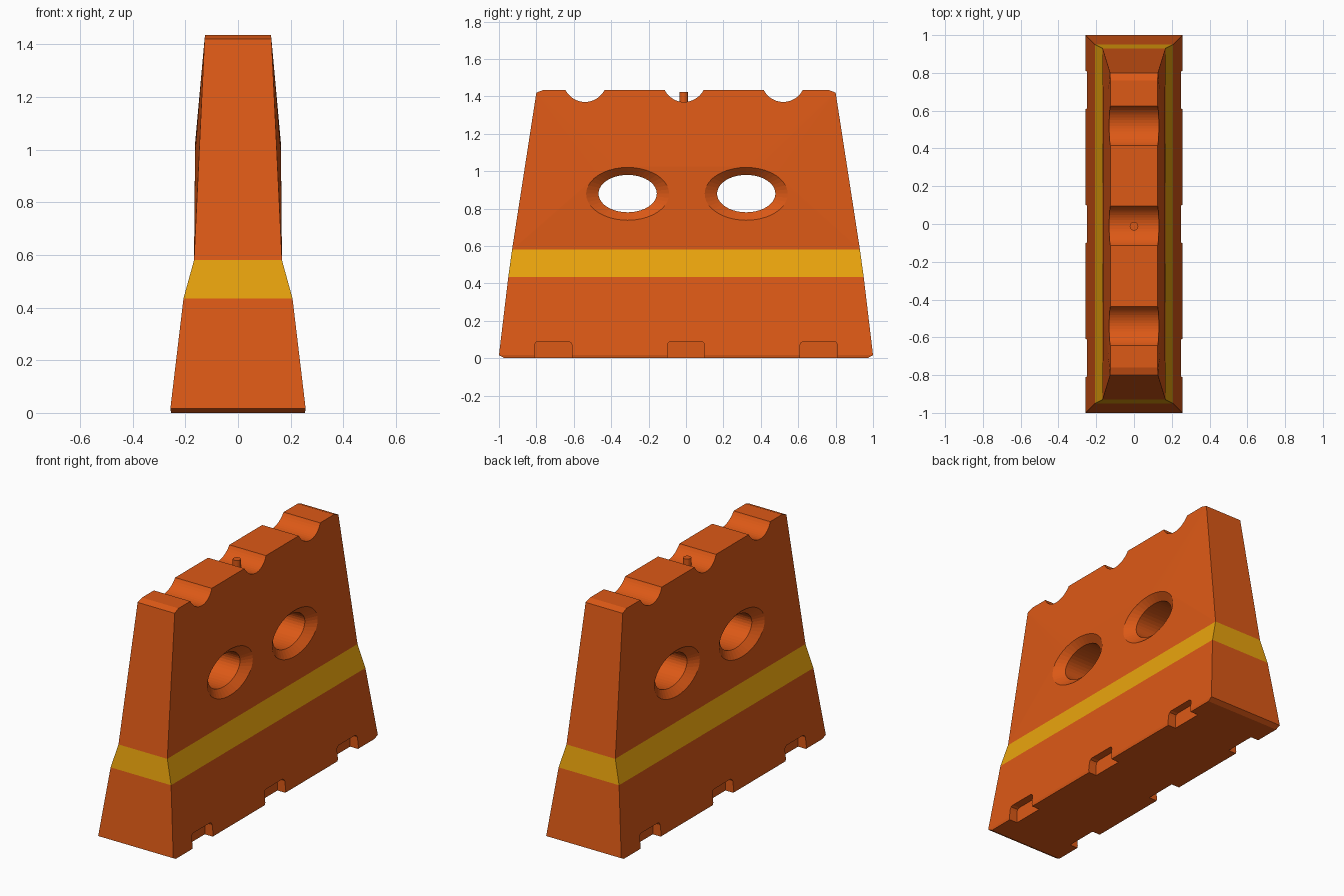
import bpy, bmesh
from math import sin, cos, tau

if "Cube" in bpy.data.objects:
    bpy.data.objects.remove(bpy.data.objects["Cube"])


def material(name, color):
    m = bpy.data.materials.new(name)
    m.diffuse_color = color
    m.use_nodes = True
    m.node_tree.nodes["Principled BSDF"].inputs["Base Color"].default_value = m.diffuse_color
    return m


ORANGE = material("orange", (0.72, 0.10, 0.008, 1))
YELLOW = material("yellow", (0.82, 0.37, 0.004, 1))


def finish(bm, name, mats=(ORANGE,)):
    bmesh.ops.recalc_face_normals(bm, faces=bm.faces)
    me = bpy.data.meshes.new(name)
    bm.to_mesh(me)
    bm.free()
    for m in mats:
        me.materials.append(m)
    ob = bpy.data.objects.new(name, me)
    bpy.context.collection.objects.link(ob)
    return ob


def rect(hx, hy, z):
    return [(-hx, -hy, z), (hx, -hy, z), (hx, hy, z), (-hx, hy, z)]


def ellipse(x, y, z, ry, rz, n=40):
    return [(x, y + ry * cos(tau * i / n), z + rz * sin(tau * i / n)) for i in range(n)]


def loft(bm, rings, cap_end=True):
    rows = [[bm.verts.new(p) for p in r] for r in rings]
    n = len(rows[0])
    bm.faces.new(rows[0][::-1])
    for a, b in zip(rows, rows[1:]):
        for i in range(n):
            j = (i + 1) % n
            bm.faces.new((a[i], a[j], b[j], b[i]))
    if cap_end:
        bm.faces.new(rows[-1])


HOLES = (-0.312, 0.322)
HOLE_Z = 0.88
FLAT_X = 0.163

# Upper body: hull that bulges around the two holes
bm = bmesh.new()
pts = rect(0.167, 0.93, 0.58) + rect(0.127, 0.80, 1.42) + rect(0.125, 0.76, 1.435)
for y in HOLES:
    for s in (-1, 1):
        pts += ellipse(s * FLAT_X, y, HOLE_Z, 0.225, 0.144, 24)
for p in pts:
    bm.verts.new(p)
res = bmesh.ops.convex_hull(bm, input=bm.verts)
loose = [v for v in bm.verts if not v.link_faces]
bmesh.ops.delete(bm, geom=loose, context='VERTS')
floor = [f for f in bm.faces if all(v.co.z < 0.581 for v in f.verts)]
bmesh.ops.delete(bm, geom=floor, context='FACES')

# Lower body and yellow band, welded to the upper body
loft(bm, [rect(0.254, 0.97, 0), rect(0.257, 1.0, 0.016),
          rect(0.207, 0.95, 0.435), rect(0.167, 0.93, 0.58)], cap_end=False)
bmesh.ops.remove_doubles(bm, verts=bm.verts, dist=0.0005)
for f in bm.faces:
    if 0.44 < f.calc_center_median().z < 0.57:
        f.material_index = 1
body = finish(bm, "barrier_body", (ORANGE, YELLOW))

cutters = []

# Oval through holes with flared rims
for y in HOLES:
    bm = bmesh.new()
    loft(bm, [ellipse(x, y, HOLE_Z, ry, rz) for x, ry, rz in (
        (-FLAT_X - 0.04, 0.284, 0.18), (-FLAT_X + 0.04, 0.156, 0.1),
        (FLAT_X - 0.04, 0.156, 0.1), (FLAT_X + 0.04, 0.284, 0.18))])
    cutters.append(finish(bm, "hole_cutter"))

# Round saddles across the top
for y in (-0.54, -0.01, 0.52):
    bm = bmesh.new()
    loft(bm, [ellipse(x, y, 1.487, 0.117, 0.117, 48) for x in (-0.3, 0.3)])
    cutters.append(finish(bm, "saddle_cutter"))

# Pockets along both bottom edges, rounded at the upper corners
for y in (-0.71, 0.0, 0.71):
    for s in (-1, 1):
        prof = [(-0.1, -0.05), (0.1, -0.05), (0.1, 0.07), (0.094, 0.084), (0.08, 0.09),
                (-0.08, 0.09), (-0.094, 0.084), (-0.1, 0.07)]
        bm = bmesh.new()
        loft(bm, [[(s * x, y + a, z) for a, z in prof] for x in (0.2, 0.35)])
        cutters.append(finish(bm, "pocket_cutter"))

bpy.context.view_layer.objects.active = body
for c in cutters:
    mod = body.modifiers.new("cut", 'BOOLEAN')
    mod.operation = 'DIFFERENCE'
    mod.solver = 'EXACT'
    mod.object = c
    bpy.ops.object.modifier_apply(modifier=mod.name)
    bpy.data.objects.remove(c)

# Small peg in the middle saddle
bm = bmesh.new()
loft(bm, [[(0.023 * cos(tau * i / 16), -0.012 + 0.023 * sin(tau * i / 16), z)
           for i in range(16)] for z in (1.36, 1.422)])
finish(bm, "top_peg")
